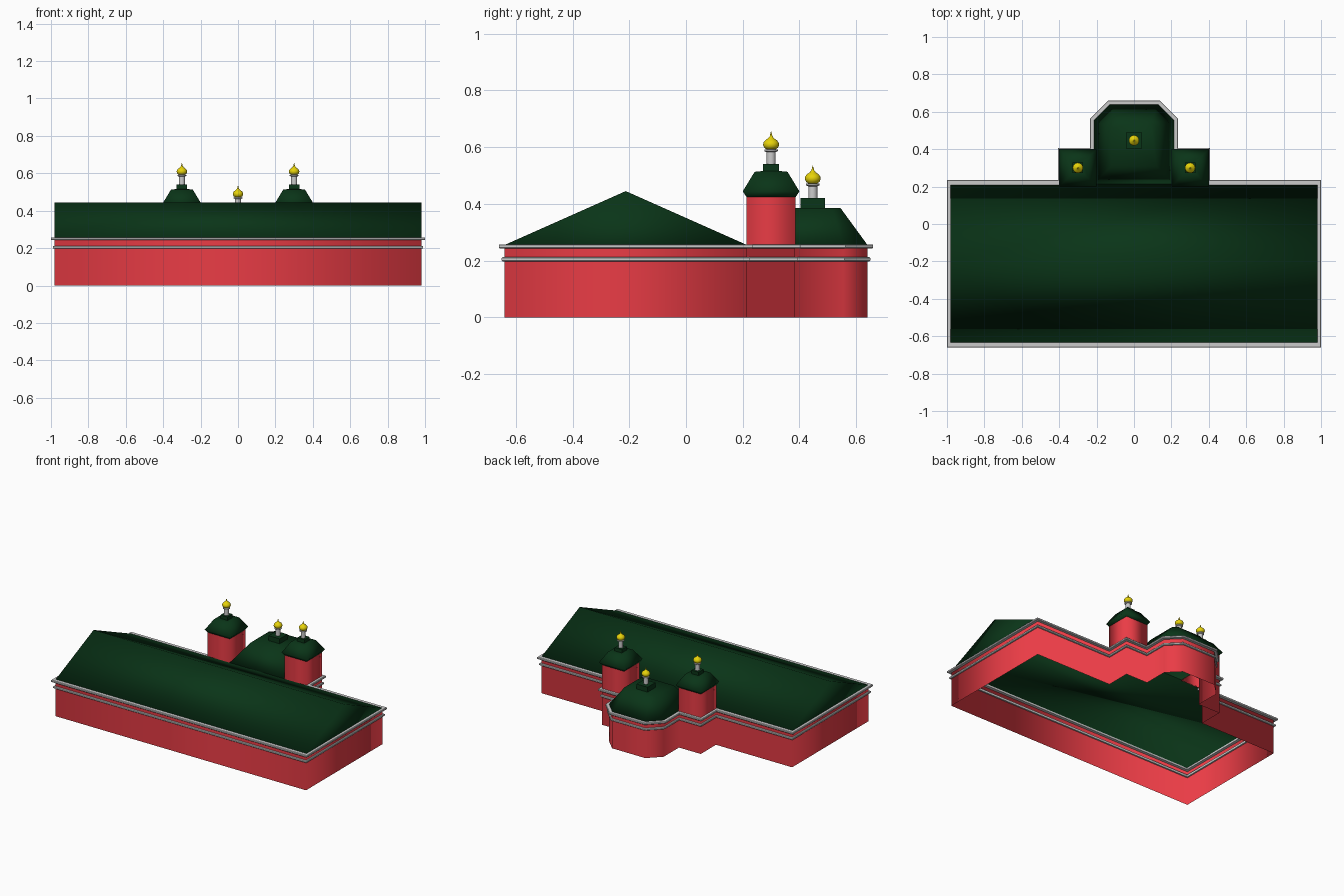
import bpy, bmesh, math
from mathutils import Vector

if "Cube" in bpy.data.objects:
    bpy.data.objects.remove(bpy.data.objects["Cube"])


def material(name, rgb):
    m = bpy.data.materials.new(name)
    m.diffuse_color = (*rgb, 1)
    m.use_nodes = True
    m.node_tree.nodes["Principled BSDF"].inputs["Base Color"].default_value = m.diffuse_color
    return m


RED = material("red_plaster", (0.82, 0.045, 0.06))
GREEN = material("green_metal", (0.003, 0.035, 0.009))
GOLD = material("gold", (0.8, 0.65, 0.003))


def offset(outline, d):
    # mitred offset of a counter-clockwise outline, positive is outward
    pts = [Vector(p) for p in outline]
    out = []
    for i, p in enumerate(pts):
        a = (p - pts[i - 1]).normalized()
        b = (pts[(i + 1) % len(pts)] - p).normalized()
        na, nb = Vector((a.y, -a.x)), Vector((b.y, -b.x))
        out.append(p + (na + nb) * d / (1 + na.dot(nb)))
    return out


def finish(name, bm, mat, soft):
    bmesh.ops.recalc_face_normals(bm, faces=bm.faces)
    me = bpy.data.meshes.new(name)
    bm.to_mesh(me)
    bm.free()
    ob = bpy.data.objects.new(name, me)
    bpy.context.collection.objects.link(ob)
    if mat:
        me.materials.append(mat)
    bpy.ops.object.select_all(action='DESELECT')
    ob.select_set(True)
    bpy.context.view_layer.objects.active = ob
    if soft:
        bpy.ops.object.shade_smooth()
    else:
        bpy.ops.object.shade_smooth_by_angle(angle=math.radians(35))
    return ob


def sweep(name, outline, profile, mat=None, loop=False, cap=False, base=False, soft=False):
    # carry a profile of (outward offset, height) round an outline
    bm = bmesh.new()
    rings = [[bm.verts.new((p.x, p.y, z)) for p in offset(outline, d)] for d, z in profile]
    n = len(outline)
    for a, b in zip(rings, rings[1:] + (rings[:1] if loop else [])):
        for i in range(n):
            bm.faces.new((a[i], a[(i + 1) % n], b[(i + 1) % n], b[i]))
    if cap:
        bm.faces.new(rings[-1])
    if base:
        bm.faces.new(rings[0][::-1])
    return finish(name, bm, mat, soft)


def square(x, y, h):
    return [(x - h, y - h), (x + h, y - h), (x + h, y + h), (x - h, y + h)]


def lathe(name, x, y, profile, mat=None):
    R = 0.03
    circle = [(x + R * math.cos(t * math.tau / 24), y + R * math.sin(t * math.tau / 24))
              for t in range(24)]
    return sweep(name, circle, [(r - R, z) for r, z in profile], mat, cap=True)


# footprint of hall, two tower bases and apse, mirrored about x = 0
half = [(0.98, -0.64), (0.98, 0.215), (0.385, 0.215), (0.385, 0.385),
        (0.215, 0.385), (0.215, 0.555), (0.13, 0.64)]
footprint = half + [(-x, y) for x, y in reversed(half)]
sweep("walls", footprint, [(0, 0), (0, 0.25)], RED, soft=True)

# cornice bands round the footprint
for name, z, w in (("upper_cornice", 0.25, 0.02), ("lower_cornice", 0.205, 0.01)):
    t, c = 0.0075, 0.003
    sweep(name, footprint, [(-w, z - t), (w - c, z - t), (w, z - t + c), (w, z + t - c),
                            (w - c, z + t), (-w, z + t)], loop=True)

# gabled hall roof with a closed underside
bm = bmesh.new()
l, r = [[bm.verts.new((x, y, z)) for y, z in ((-0.64, 0.255), (-0.2125, 0.445), (0.215, 0.255))]
        for x in (-0.98, 0.98)]
for f in ((l[0], r[0], r[1], l[1]), (l[1], r[1], r[2], l[2]), (l[2], r[2], r[0], l[0]), l, r):
    bm.faces.new(f)
finish("hall_roof", bm, GREEN, True)


# lantern with plinth, drum and onion dome
def lantern(name, x, y, z0, z1, h):
    sweep(name + "_plinth", square(x, y, h), [(0, z0), (0, z1)], GREEN, cap=True)
    lathe(name + "_drum", x, y, [(0.016, z1), (0.016, z1 + 0.042), (0.024, z1 + 0.046),
                                 (0.024, z1 + 0.051), (0.015, z1 + 0.053)])
    lathe(name + "_dome", x, y, [(r, z1 + z) for r, z in (
        (0.016, 0.052), (0.024, 0.058), (0.028, 0.067), (0.027, 0.076), (0.021, 0.084),
        (0.011, 0.091), (0.005, 0.098), (0.003, 0.107), (0.0005, 0.116))], GOLD)


# towers
for side, x in (("left", -0.3), ("right", 0.3)):
    sweep(side + "_tower", square(x, 0.3, 0.0865), [(0, 0.25), (0, 0.425)], RED, soft=True)
    sweep(side + "_tower_roof", square(x, 0.3, 0.1),
          [(-0.016, 0.42), (0, 0.444), (-0.042, 0.513), (-0.072, 0.516)],
          GREEN, cap=True, base=True, soft=True)
    lantern(side + "_lantern", x, 0.3, 0.513, 0.54, 0.028)

# apse roof
apse = [(-0.215, 0.215), (0.215, 0.215), (0.215, 0.555), (0.13, 0.64), (-0.13, 0.64), (-0.215, 0.555)]
sweep("apse_roof", apse, [(0, 0.255), (-0.095, 0.385)], GREEN, cap=True, base=True, soft=True)
lantern("apse_lantern", 0, 0.447, 0.384, 0.42, 0.043)
